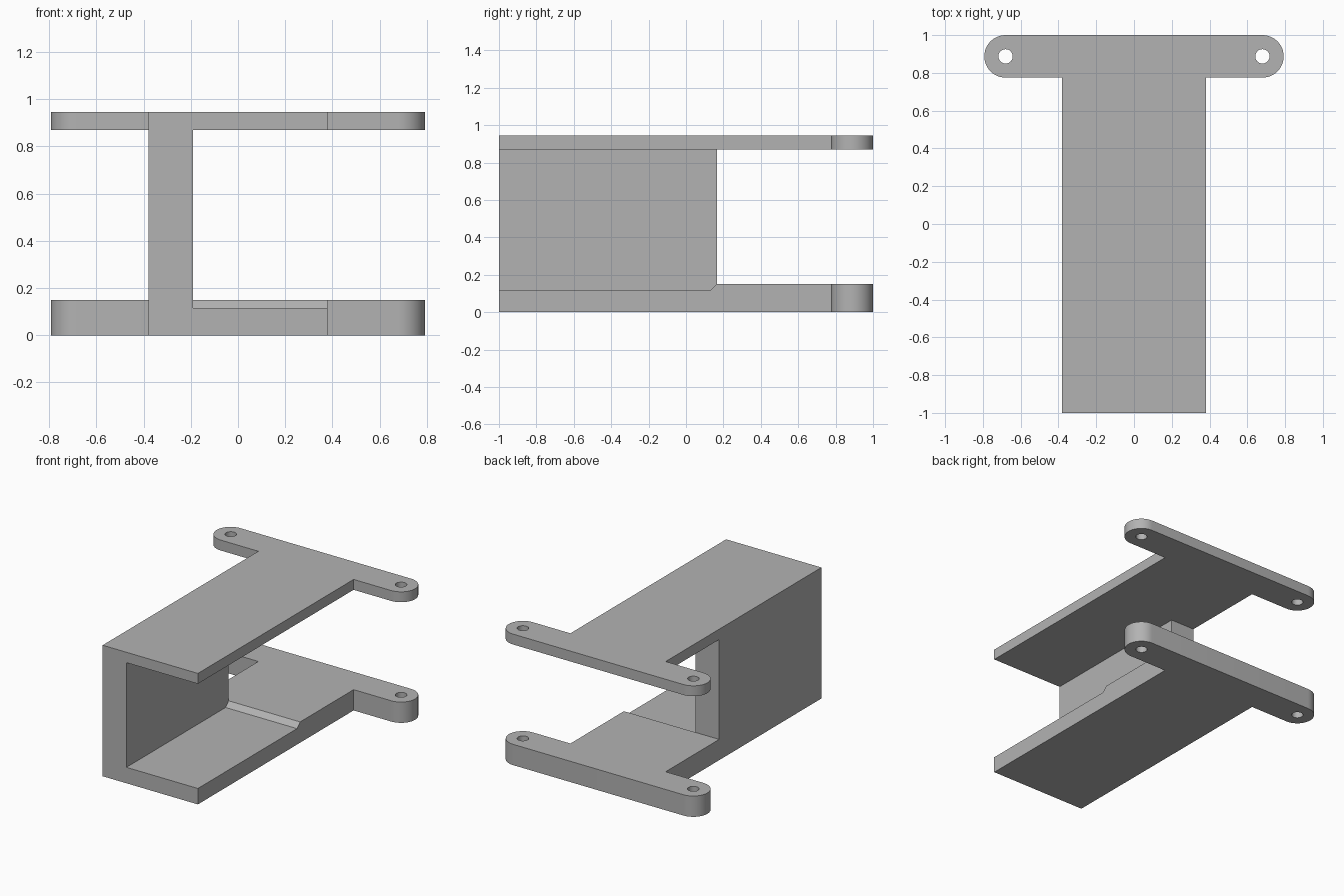
import bpy
import bmesh
from math import radians, sin, cos, pi
from mathutils import Vector

old = bpy.data.objects.get("Cube")
if old:
    bpy.data.objects.remove(old, do_unlink=True)

grey = bpy.data.materials.new("plain grey")
grey.use_nodes = True
colour = (0.45, 0.45, 0.45, 1)
grey.diffuse_color = colour
grey.node_tree.nodes["Principled BSDF"].inputs["Base Color"].default_value = colour

HALF_W = 0.38        # half width of the channel
WALL_X = -0.19       # inner face of the side wall
WALL_END = 0.165     # back end of the side wall
FLOOR, STEP, CEILING, TOP = 0.115, 0.15, 0.87, 0.945
EAR_X, EAR_Y, EAR_R = 0.68, 0.8875, 0.1125
HOLE_R = 0.038


def prism(name, points, offset):
    """Extrude a closed 3D outline along an offset."""
    bm = bmesh.new()
    face = bm.faces.new([bm.verts.new(p) for p in points])
    result = bmesh.ops.extrude_face_region(bm, geom=[face])
    moved = [v for v in result["geom"] if isinstance(v, bmesh.types.BMVert)]
    bmesh.ops.translate(bm, verts=moved, vec=Vector(offset))
    bmesh.ops.recalc_face_normals(bm, faces=bm.faces)
    mesh = bpy.data.meshes.new(name)
    bm.to_mesh(mesh)
    bm.free()
    mesh.materials.append(grey)
    obj = bpy.data.objects.new(name, mesh)
    bpy.context.collection.objects.link(obj)
    return obj


def arc(x, y, r, start, end, steps):
    angles = [start + (end - start) * i / steps for i in range(steps + 1)]
    return [(x + r * cos(a), y + r * sin(a)) for a in angles]


def carve(target, cutter):
    """Subtract a cutter from the target, then discard it."""
    cutter.hide_render = True
    mod = target.modifiers.new("cut", "BOOLEAN")
    mod.operation = "DIFFERENCE"
    mod.solver = "EXACT"
    mod.object = cutter
    bpy.context.view_layer.objects.active = target
    bpy.ops.object.modifier_apply(modifier=mod.name)
    bpy.data.objects.remove(cutter, do_unlink=True)


# T-shaped block with rounded ears, mirrored about x = 0
right_half = [(HALF_W, -1), (HALF_W, EAR_Y - EAR_R)]
right_half += arc(EAR_X, EAR_Y, EAR_R, -pi / 2, pi / 2, 24)
left_half = [(-x, y) for x, y in reversed(right_half)]
bracket = prism("bracket", [(x, y, 0) for x, y in right_half + left_half], (0, 0, TOP))

# Open pocket beside the wall, with a sloped step in its floor
pocket = [(-1.2, FLOOR), (WALL_END - STEP + FLOOR, FLOOR), (WALL_END, STEP),
          (1.2, STEP), (1.2, CEILING), (-1.2, CEILING)]
carve(bracket, prism("pocket_cutter", [(WALL_X, y, z) for y, z in pocket], (1.5, 0, 0)))

# Gap behind the wall, between the upper and lower plates
gap = [(WALL_END, STEP), (1.2, STEP), (1.2, CEILING), (WALL_END, CEILING)]
carve(bracket, prism("gap_cutter", [(-1, y, z) for y, z in gap], (1 + WALL_X, 0, 0)))

# Bolt holes through both plates
for x in (-EAR_X, EAR_X):
    circle = arc(x, EAR_Y, HOLE_R, 0, 2 * pi, 32)[:-1]
    carve(bracket, prism("hole_cutter", [(px, py, -0.1) for px, py in circle], (0, 0, 1.2)))

# Merge leftover seams on flat faces and smooth the rounded ones
bm = bmesh.new()
bm.from_mesh(bracket.data)
bmesh.ops.remove_doubles(bm, verts=bm.verts, dist=0.0005)
bmesh.ops.dissolve_limit(bm, angle_limit=radians(1), verts=bm.verts, edges=bm.edges)
bm.to_mesh(bracket.data)
bm.free()
bpy.ops.object.select_all(action="DESELECT")
bracket.select_set(True)
bpy.context.view_layer.objects.active = bracket
bpy.ops.object.shade_smooth_by_angle(angle=radians(30))
